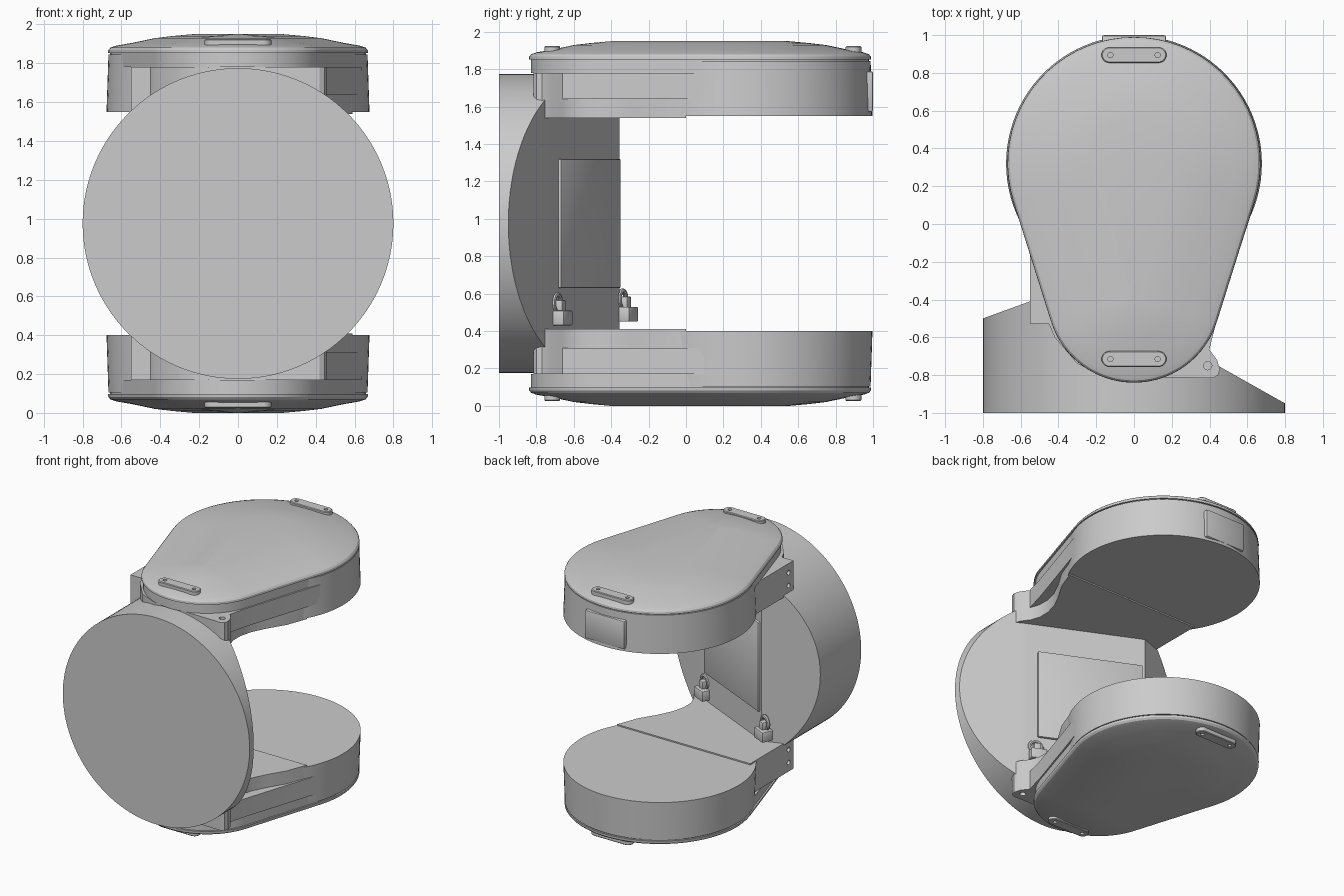
import bpy, bmesh, math
from mathutils import Vector

if "Cube" in bpy.data.objects:
    bpy.data.objects.remove(bpy.data.objects["Cube"])

MID = 0.975   # mid height; the upper and lower pods mirror about it


def make(name, bm, mirror=False, loc=(0, 0, 0), rot=0):
    bmesh.ops.recalc_face_normals(bm, faces=bm.faces)
    me = bpy.data.meshes.new(name)
    bm.to_mesh(me)
    bm.free()
    ob = bpy.data.objects.new(name, me)
    bpy.context.collection.objects.link(ob)
    ob.location = (loc[0], loc[1], loc[2] + MID)
    ob.rotation_euler.z = rot
    if mirror:
        ob.modifiers.new("mirror", 'MIRROR').use_axis = (False, False, True)
    return ob


def loft(name, rings, **kw):
    """Skin a stack of equal-length (outline, z) rings and cap the ends."""
    bm = bmesh.new()
    vs = [[bm.verts.new((x, y, z - MID)) for x, y in pts] for pts, z in rings]
    n = len(vs[0])
    for a, b in zip(vs, vs[1:]):
        for i in range(n):
            j = (i + 1) % n
            bm.faces.new((a[i], a[j], b[j], b[i]))
    bm.faces.new(vs[0])
    bm.faces.new(vs[-1])
    return make(name, bm, **kw)


def circle(cx, cy, r, n=96):
    return [(cx + r * math.cos(2 * math.pi * i / n),
             cy + r * math.sin(2 * math.pi * i / n)) for i in range(n)]


def teardrop(inset, n=40):
    phi = math.asin(0.3)                     # tangent angle of the two arcs
    pts = []
    for i in range(n + 1):
        t = -phi + (math.pi + 2 * phi) * i / n
        r = 0.67 - inset
        pts.append((r * math.cos(t), 0.32 + r * math.sin(t)))
    for i in range(n + 1):
        t = math.pi + phi + (math.pi - 2 * phi) * i / n
        r = 0.46 - inset
        pts.append((r * math.cos(t), -0.38 + r * math.sin(t)))
    return pts


def stadium(cy, half, r, n=12):
    return [(s * half + r * math.cos(a), cy + r * math.sin(a))
            for s, st in ((1, -90), (-1, 90)) for i in range(n + 1)
            for a in [math.radians(st + 180 * i / n)]]


def box(name, size, loc, rot=0, bevel=0.0, **kw):
    bm = bmesh.new()
    bmesh.ops.create_cube(bm, size=1)
    bmesh.ops.scale(bm, vec=size, verts=bm.verts)
    if bevel:
        bmesh.ops.bevel(bm, geom=bm.edges[:], offset=bevel, segments=2, affect='EDGES', profile=0.5)
    return make(name, bm, loc=(loc[0], loc[1], loc[2] - MID), rot=rot, **kw)


def drill(ob, cutters):
    """Cut holes, before mirroring, and remove the cutters."""
    for c in cutters:
        c.hide_render = True
        m = ob.modifiers.new("hole", 'BOOLEAN')
        m.operation, m.object, m.solver = 'DIFFERENCE', c, 'EXACT'
        bpy.context.view_layer.objects.active = ob
        bpy.ops.object.modifier_move_to_index(modifier=m.name, index=0)
        bpy.ops.object.modifier_apply(modifier=m.name)
        bpy.data.objects.remove(c)


def peg(x, y, z0, z1, r):
    return loft("hole_cutter", [(circle(x, y, r, 20), z0), (circle(x, y, r, 20), z1)])


# Round drums facing each other, slightly tapered
loft("drum", [(circle(0, 0.32, 0.677), 1.55), (circle(0, 0.32, 0.667), 1.845)], mirror=True)

# Domed teardrop covers with a seam under the rim
dome = [(0.012, 1.78), (0.012, 1.852), (0, 1.852), (0.002, 1.868), (0.012, 1.88),
        (0.04, 1.89), (0.13, 1.906), (0.24, 1.929), (0.33, 1.94), (0.44, 1.95)]
loft("domed_cover", [(teardrop(d), z) for d, z in dome], mirror=True)

# Brackets joining the drums to the motor housing, with lug and side tab
outline = [(-0.55, 0.0), (-0.55, -0.53), (-0.45, -0.53), (-0.42, -0.6), (-0.3, -0.74),
           (-0.15, -0.81), (0.42, -0.815), (0.445, -0.8), (0.455, -0.77), (0.44, -0.72),
           (0.395, -0.66), (0.37, -0.59), (0.37, -0.5), (0.395, -0.4), (0.45, -0.29),
           (0.53, -0.16), (0.59, 0.0)]
bracket = loft("bracket", [(outline, 1.54), (outline, 1.78)], mirror=True)
cuts = [peg(0.39, -0.75, 1.7, 1.9, 0.022)]
for z in (1.61, 1.71):
    c = peg(0, 0, MID - 0.04, MID + 0.04, 0.018)
    c.rotation_euler.y = math.pi / 2
    c.location = (-0.55, -0.47, z)
    cuts.append(c)
bpy.context.view_layer.update()
drill(bracket, cuts)

# Arm floor below the scooped right side of the bracket
floor = [(0.3, -0.7), (0.4, -0.66), (0.435, -0.52), (0.635, 0.1), (0.3, 0.1)]
loft("arm_floor", [(floor, 1.64), (floor, 1.78)], mirror=True)

# Strap pads with screw holes on both covers
for label, y in (("front", -0.715), ("rear", 0.895)):
    pad = loft(label + "_pad", [(stadium(y, 0.13, 0.042), 1.86), (stadium(y, 0.13, 0.042), 1.919),
                                (stadium(y, 0.13, 0.037), 1.924)], mirror=True)
    drill(pad, [peg(s * 0.125, y, 1.905, 2.0, 0.014) for s in (-1, 1)])

# Small latch plate on the back of the upper drum
box("latch_plate", (0.34, 0.1, 0.22), (0, 0.95, 1.68), bevel=0.012)


# Motor housing: horizontal cylinder whose rear is cut by two slanted planes
def rear_y(x):
    knots = [(-0.8, -0.5), (-0.4, -0.355), (0.4, -0.725), (0.8, -0.95)]
    for (x0, y0), (x1, y1) in zip(knots, knots[1:]):
        if x <= x1 + 1e-6:
            return y0 + (y1 - y0) * (x - x0) / (x1 - x0)
    return knots[-1][1]


N = 120
bm = bmesh.new()
rim = [(0.8 * math.cos(2 * math.pi * i / N), 0.8 * math.sin(2 * math.pi * i / N)) for i in range(N)]
front = [bm.verts.new((x, -1, z)) for x, z in rim]
rear = [bm.verts.new((x, rear_y(x), z)) for x, z in rim]
bm.faces.new(front)
for i in range(N):
    j = (i + 1) % N
    bm.faces.new((front[i], front[j], rear[j], rear[i]))
for i in range(N // 2):                      # vertical strips close the rear
    quad = [rear[i], rear[i + 1], rear[(N - i - 1) % N], rear[(N - i) % N]]
    bm.faces.new(list(dict.fromkeys(quad)))
make("motor_housing", bm)

# Raised access panel on the long slanted face
slope = math.atan2(-0.37, 0.8)
box("access_panel", (0.76, 0.03, 0.69), (-0.035, -0.521, 0.975), rot=slope, bevel=0.006)

# Cable connectors near the foot of the slanted faces
for x, y, z in ((0.32, -0.67, 0.47), (-0.44, -0.32, 0.49)):
    box("connector_body", (0.12, 0.09, 0.08), (x, y, z), rot=slope, bevel=0.008)
    box("connector_stem", (0.05, 0.06, 0.07), (x, y - 0.01, z + 0.06), rot=slope, bevel=0.006)
    bpy.ops.mesh.primitive_torus_add(major_radius=0.045, minor_radius=0.014, major_segments=24,
                                     minor_segments=8, location=(x, y - 0.02, z + 0.08),
                                     rotation=(math.pi / 2, 0, slope))
    bpy.context.object.name = "connector_loop"

# Smooth curved walls, keep hard edges
bpy.ops.object.select_all(action='SELECT')
bpy.context.view_layer.objects.active = bracket
bpy.ops.object.shade_smooth_by_angle(angle=math.radians(30))
